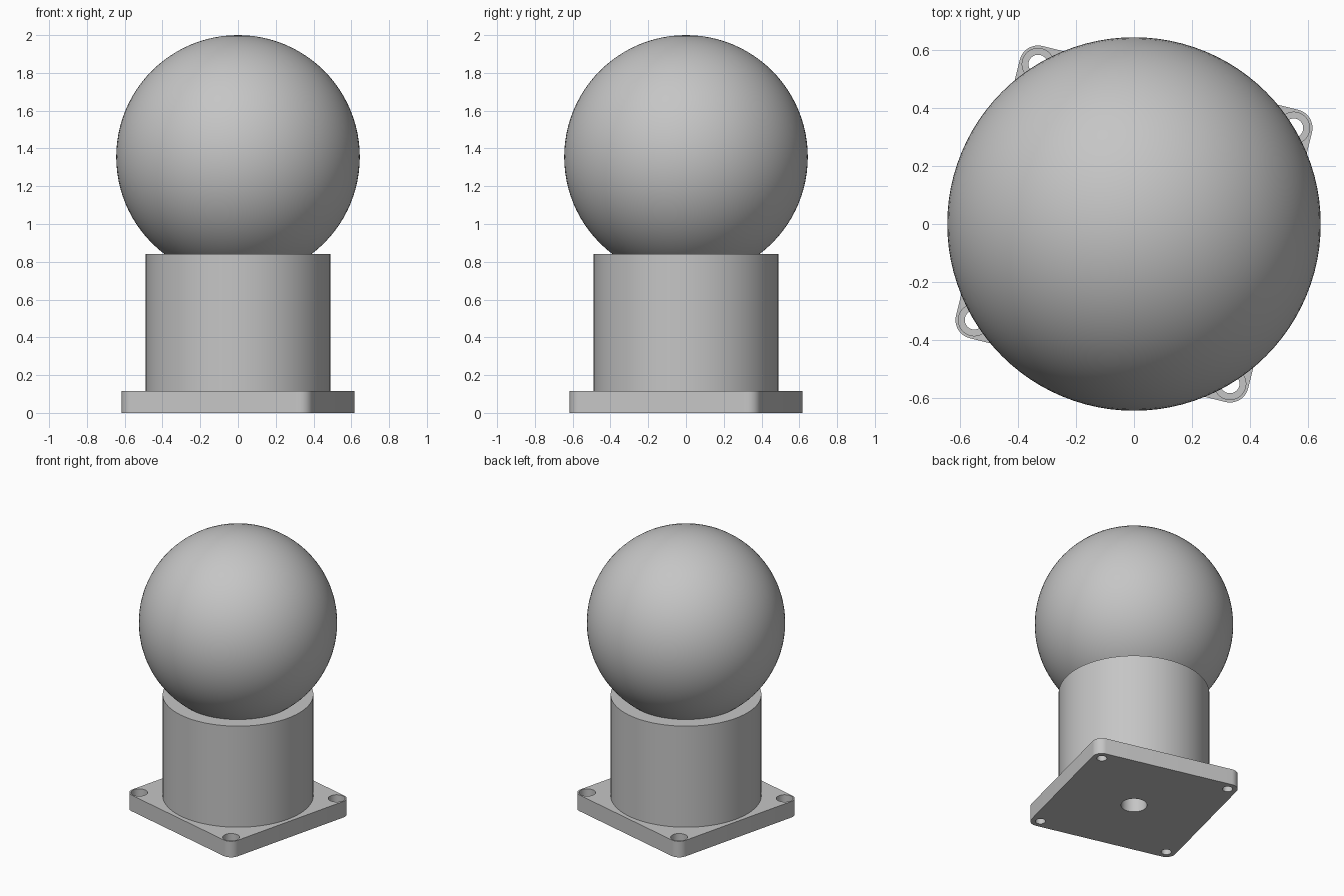
import bpy
import bmesh
from math import radians, pi, sin, cos
from mathutils import Vector

cube = bpy.data.objects.get("Cube")
if cube:
    bpy.data.objects.remove(cube, do_unlink=True)

# Single plain grey finish
GREY = (0.56, 0.56, 0.56, 1.0)
grey = bpy.data.materials.new("plain_grey")
grey.use_nodes = True
grey.diffuse_color = GREY
grey.node_tree.nodes["Principled BSDF"].inputs["Base Color"].default_value = GREY

# Main dimensions
BALL_R, BALL_Z = 0.645, 1.355
POST_R, POST_TOP = 0.49, 0.84
PLATE_TOP = 0.115
HOLE_OFFSET, CORNER_R = 0.455, 0.065
TURN = radians(-14)
CORNERS = [Vector((HOLE_OFFSET * sx, HOLE_OFFSET * sy))
           for sx, sy in ((1, 1), (-1, 1), (-1, -1), (1, -1))]


def make_object(name, bm):
    bmesh.ops.recalc_face_normals(bm, faces=bm.faces)
    mesh = bpy.data.meshes.new(name)
    bm.to_mesh(mesh)
    bm.free()
    mesh.materials.append(grey)
    obj = bpy.data.objects.new(name, mesh)
    bpy.context.collection.objects.link(obj)
    return obj


def prism(name, outline, z0, z1):
    """Extrude a closed 2D outline from z0 up to z1."""
    bm = bmesh.new()
    base = bm.faces.new([bm.verts.new((p[0], p[1], z0)) for p in outline])
    top = bmesh.ops.extrude_face_region(bm, geom=[base])["geom"]
    verts = [v for v in top if isinstance(v, bmesh.types.BMVert)]
    bmesh.ops.translate(bm, verts=verts, vec=(0, 0, z1 - z0))
    return make_object(name, bm)


def circle(radius, count, centre=(0, 0)):
    return [(centre[0] + radius * cos(2 * pi * i / count),
             centre[1] + radius * sin(2 * pi * i / count)) for i in range(count)]


def activate(obj):
    bpy.ops.object.select_all(action='DESELECT')
    obj.select_set(True)
    bpy.context.view_layer.objects.active = obj


def cut(obj, cutter):
    """Subtract the cutter and discard it."""
    activate(obj)
    mod = obj.modifiers.new("cut", 'BOOLEAN')
    mod.operation = 'DIFFERENCE'
    mod.solver = 'EXACT'
    mod.object = cutter
    bpy.ops.object.modifier_apply(modifier=mod.name)
    bpy.data.objects.remove(cutter, do_unlink=True)


def smooth(obj):
    activate(obj)
    bpy.ops.object.shade_smooth_by_angle(angle=radians(30))


# Square base plate with rounded corners
outline = []
for i, corner in enumerate(CORNERS):
    for step in range(13):
        a = pi / 2 * (i + step / 12)
        outline.append(corner + CORNER_R * Vector((cos(a), sin(a))))
plate = prism("base_plate", outline, 0, PLATE_TOP)

# Counterbored screw holes and the central bore
for corner in CORNERS:
    cut(plate, prism("screw_hole", circle(0.033, 32, corner), -0.1, 0.2))
    cut(plate, prism("counterbore", circle(0.055, 32, corner), 0.055, 0.2))
cut(plate, prism("plate_bore", circle(0.085, 48), -0.1, 0.2))
plate.rotation_euler.z = TURN
smooth(plate)

# Cylindrical post with a blind bore from below
post = prism("post", circle(POST_R, 96), PLATE_TOP, POST_TOP)
cut(post, prism("post_bore", circle(0.085, 48), 0, 0.45))
smooth(post)

# Ball resting in the top of the post
bm = bmesh.new()
bmesh.ops.create_uvsphere(bm, u_segments=96, v_segments=48, radius=BALL_R)
bmesh.ops.translate(bm, verts=bm.verts, vec=(0, 0, BALL_Z))
ball = make_object("ball", bm)
smooth(ball)
